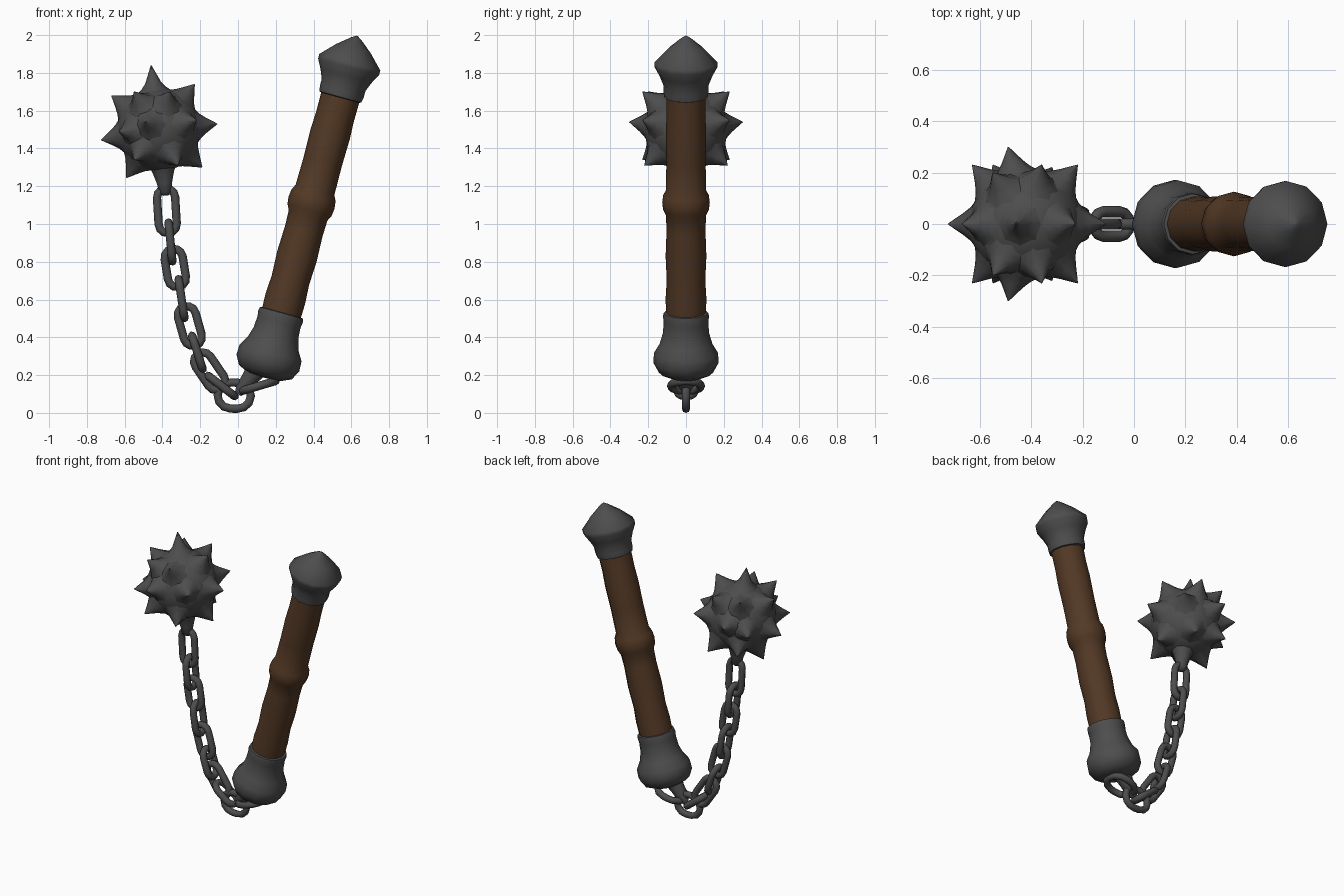
import bpy, bmesh, math
from mathutils import Vector, Matrix

if "Cube" in bpy.data.objects:
    bpy.data.objects.remove(bpy.data.objects["Cube"])


def material(name, rgb):
    m = bpy.data.materials.new(name)
    m.diffuse_color = (*rgb, 1)
    m.use_nodes = True
    m.node_tree.nodes["Principled BSDF"].inputs["Base Color"].default_value = m.diffuse_color
    return m


IRON = material("dark iron", (0.075, 0.075, 0.075))
WOOD = material("brown wood", (0.085, 0.04, 0.018))


def finish(bm, name, mat, angle=50):
    bmesh.ops.recalc_face_normals(bm, faces=bm.faces)
    me = bpy.data.meshes.new(name)
    bm.to_mesh(me)
    bm.free()
    me.materials.append(mat)
    ob = bpy.data.objects.new(name, me)
    bpy.context.collection.objects.link(ob)
    bpy.ops.object.select_all(action='DESELECT')
    ob.select_set(True)
    bpy.context.view_layer.objects.active = ob
    bpy.ops.object.shade_smooth_by_angle(angle=math.radians(angle))
    return ob


def lathe(bm, profile, origin, axis, sides=12):
    """Sweep (distance, radius) pairs around an axis, closed at both ends."""
    mat = Matrix.Translation(origin) @ Vector(axis).to_track_quat('Z', 'Y').to_matrix().to_4x4()
    rings = []
    for t, r in profile:
        rings.append([bm.verts.new(mat @ Vector((r * math.cos(a), r * math.sin(a), t)))
                      for a in (2 * math.pi * i / sides for i in range(sides))])
    for a, b in zip(rings, rings[1:]):
        for i in range(sides):
            j = (i + 1) % sides
            bm.faces.new((a[i], a[j], b[j], b[i]))
    bm.faces.new(rings[0])
    bm.faces.new(rings[-1])


def chain_link(name, a, b, width, edge_on, tube=0.022, steps=6, sides=8):
    """Stadium-shaped link whose outer ends lie at a and b in the xz plane."""
    a, b = Vector((a[0], 0, a[1])), Vector((b[0], 0, b[1]))
    u = (b - a).normalized()
    n = Vector((0, 1, 0))
    v = u.cross(n)
    if edge_on:
        v, n = n, v
    rad = width / 2 - tube
    straight = max((b - a).length / 2 - tube - rad, 0.005)
    c = (a + b) / 2
    bm = bmesh.new()
    rings = []
    for end in (1, -1):
        for k in range(steps + 1):
            th = math.pi * k / steps - math.pi / 2
            out = (u * math.cos(th) + v * math.sin(th)) * end
            p = c + u * straight * end + out * rad
            rings.append([bm.verts.new(p + (out * math.cos(s) + n * math.sin(s)) * tube)
                          for s in (2 * math.pi * i / sides for i in range(sides))])
    for i, r in enumerate(rings):
        q = rings[(i + 1) % len(rings)]
        for j in range(sides):
            k = (j + 1) % sides
            bm.faces.new((r[j], r[k], q[k], q[j]))
    finish(bm, name, IRON, 60)


# Tilted handle: every lathed part shares this origin and axis
ORIGIN = Vector((0.225, 0, 0.51))
AXIS = Vector((0.263, 0, 0.965)).normalized()


def handle_part(name, profile, mat, angle=50):
    bm = bmesh.new()
    lathe(bm, profile, ORIGIN, AXIS)
    finish(bm, name, mat, angle)


handle_part("wooden_shaft", [(-0.06, .104), (.1, .108), (.2, .102), (.33, .108), (.47, .103),
                             (.555, .106), (.585, .121), (.625, .126), (.665, .121), (.695, .106),
                             (.85, .104), (1.0, .107), (1.1, .103), (1.26, .105)], WOOD, 60)
handle_part("pommel_cap", [(1.2, .1), (1.205, .115), (1.235, .12), (1.27, .12), (1.32, .14),
                           (1.37, .167), (1.395, .168), (1.47, .095), (1.525, .028), (1.54, .004)],
            IRON)
handle_part("lower_collar", [(-.335, .01), (-.33, .09), (-.305, .145), (-.255, .172), (-.2, .17),
                             (-.15, .14), (-.09, .122), (-.03, .118), (0, .122), (.02, .118),
                             (.025, .098)], IRON)

# Tapered lug joining the collar to the chain
bm = bmesh.new()
top, tip = Vector((.135, 0, .28)), Vector((0, 0, .1))
lathe(bm, [(0, .075), (.06, .06), (.12, .046), (.19, .038), (.225, .02)], top, tip - top, 10)
finish(bm, "collar_lug", IRON, 60)

# Chain: front-facing and edge-on links alternate
LINKS = [((-.385, 1.21), (-.368, .93)), ((-.37, 1.03), (-.345, .78)),
         ((-.352, .89), (-.312, .645)), ((-.318, .73), (-.28, .48)),
         ((-.29, .585), (-.22, .335)), ((-.25, .43), (-.18, .21)),
         ((-.225, .33), (-.075, .11)), ((-.175, .21), (0, .075)),
         ((-.13, .095), (.09, .088)), ((.0, .11), (.22, .175))]
for i, (a, b) in enumerate(LINKS):
    width = .182 if i == 8 else .2 if i == 9 else .14
    chain_link(f"chain_link_{i + 1}", a, b, width, i % 2 == 1)

# Spiked ball
CENTRE = Vector((-.42, 0, 1.5))
bm = bmesh.new()
bmesh.ops.create_icosphere(bm, subdivisions=3, radius=.222, matrix=Matrix.Translation(CENTRE))
finish(bm, "ball", IRON)

# Spikes: a ring in the front plane, and others mirrored front to back
ring = [(-.305, 0, -.055), (.31, 0, .03), (-.04, 0, .34), (-.25, 0, .18),
        (.19, 0, .24), (-.17, 0, -.255), (.23, 0, -.2)]
pairs = [(-.07, .3, .04), (.2, .23, .05), (-.21, .23, -.01), (.06, .23, .2),
         (.1, .22, -.19), (-.13, .23, -.16), (-.13, .2, .2)]
bm = bmesh.new()
for p in ring + [(x, s * y, z) for x, y, z in pairs for s in (1, -1)]:
    d = Vector(p)
    L = d.length
    lathe(bm, [(.19, .1), (.222, .064), (.25, .042), (L, .002)], CENTRE, d, 8)
finish(bm, "spikes", IRON, 40)

# Neck from the ball to the first link
bm = bmesh.new()
lathe(bm, [(0, .085), (.05, .06), (.11, .042), (.16, .034), (.175, .015)],
      Vector((-.4, 0, 1.325)), (.1, 0, -1), 10)
finish(bm, "ball_neck", IRON, 60)
